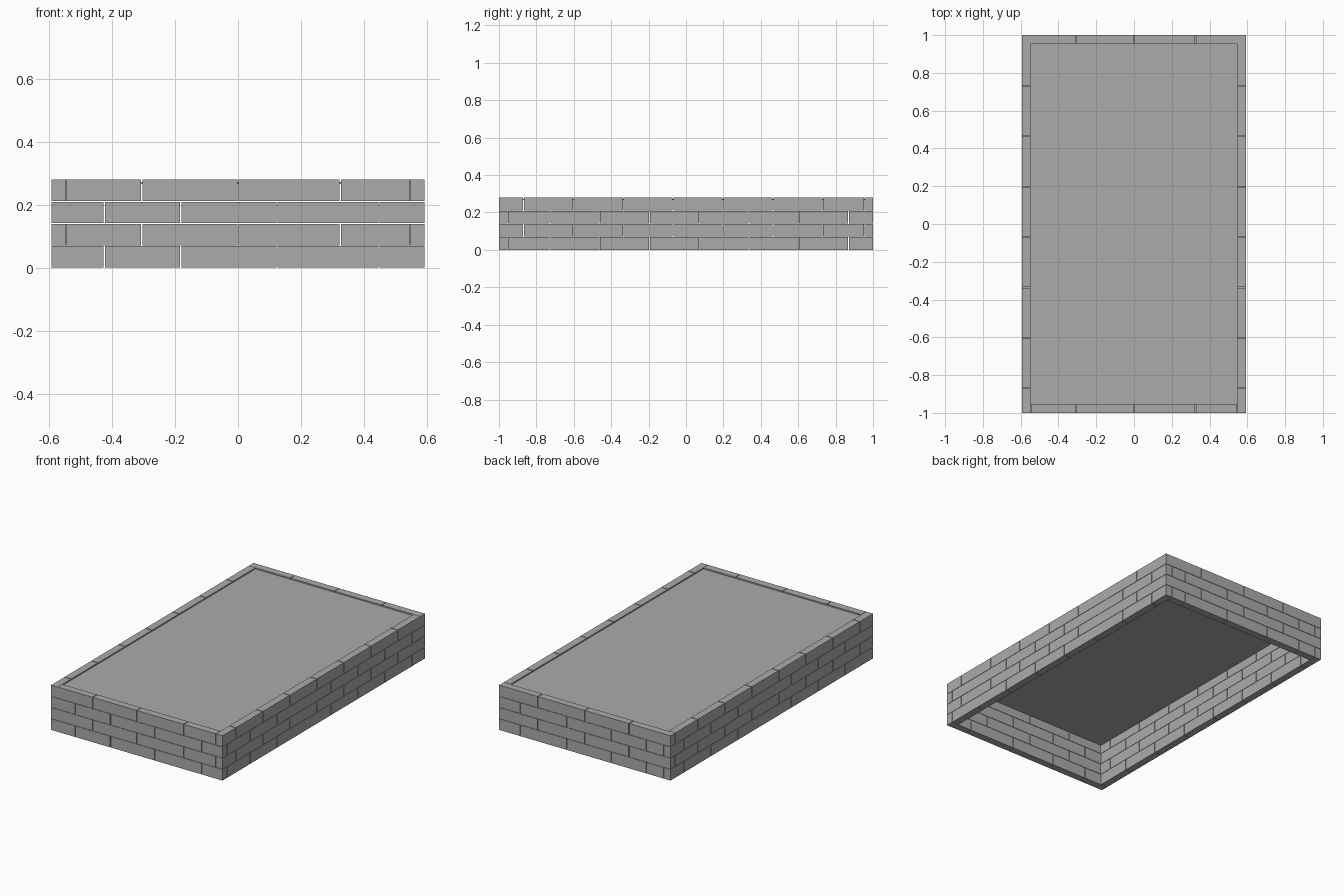
import bpy
import bmesh

cube = bpy.data.objects.get("Cube")
if cube:
    bpy.data.objects.remove(cube, do_unlink=True)

HX, HY = 0.593, 1.0      # outer half sizes
WALL = 0.046             # wall thickness
HEIGHT, ROWS = 0.28, 4
COURSE = HEIGHT / ROWS
GAP, BED = 0.004, 0.002  # upright and level joint widths
IX, IY = HX - WALL, HY - WALL

stone = bpy.data.materials.new("grey_stone")
stone.use_nodes = True
GREY = (0.41, 0.41, 0.41, 1.0)
stone.diffuse_color = GREY
stone.node_tree.nodes["Principled BSDF"].inputs["Base Color"].default_value = GREY


def add_box(bm, x0, x1, y0, y1, z0, z1):
    verts = bmesh.ops.create_cube(bm, size=1)["verts"]
    bmesh.ops.scale(bm, vec=(x1 - x0, y1 - y0, z1 - z0), verts=verts)
    bmesh.ops.translate(
        bm, vec=((x0 + x1) / 2, (y0 + y1) / 2, (z0 + z1) / 2), verts=verts)


def finish(bm, name):
    mesh = bpy.data.meshes.new(name)
    bm.to_mesh(mesh)
    bm.free()
    mesh.materials.append(stone)
    bpy.context.collection.objects.link(bpy.data.objects.new(name, mesh))


def spans(start, joints, end):
    """Brick extents along a wall, with a joint gap between neighbours."""
    cuts = [start, *joints, end]
    for i in range(len(cuts) - 1):
        a = cuts[i] + (GAP / 2 if i else 0)
        b = cuts[i + 1] - (GAP / 2 if i < len(cuts) - 2 else 0)
        yield a, b


# Joint positions for the lower (even) and upper (odd) courses
END_JOINTS = [(-0.425, -0.182, 0.124, 0.448), (-0.306, 0.0, 0.325)]
SIDE_JOINTS = [[-0.727 + 0.266 * i for i in range(7)],
               [-0.869 + 0.2667 * i for i in range(7)]]

walls = {n: bmesh.new() for n in ("front_wall", "back_wall", "left_wall", "right_wall")}
for row in range(ROWS):
    odd = row % 2
    z0 = row * COURSE + (BED / 2 if row else 0)
    z1 = (row + 1) * COURSE - (BED / 2 if row < ROWS - 1 else 0)

    # End walls take turns to run through the corners
    for name, side, full in (("front_wall", -1, not odd), ("back_wall", 1, odd)):
        reach = HX if full else IX - GAP / 2
        y0, y1 = sorted((side * IY, side * HY))
        for a, b in spans(-reach, END_JOINTS[odd], reach):
            add_box(walls[name], a, b, y0, y1, z0, z1)

    # Side walls butt against whichever end wall runs through
    start = -HY if odd else -IY + GAP / 2
    end = IY - GAP / 2 if odd else HY
    for name, side in (("left_wall", 1), ("right_wall", -1)):
        x0, x1 = sorted((side * IX, side * HX))
        for a, b in spans(start, SIDE_JOINTS[odd], end):
            add_box(walls[name], x0, x1, a, b, z0, z1)

for name, bm in walls.items():
    finish(bm, name)

# Thin slab just under the rim; the underside stays open
slab = bmesh.new()
add_box(slab, -IX, IX, -IY, IY, 0.266, 0.272)
finish(slab, "top_slab")
